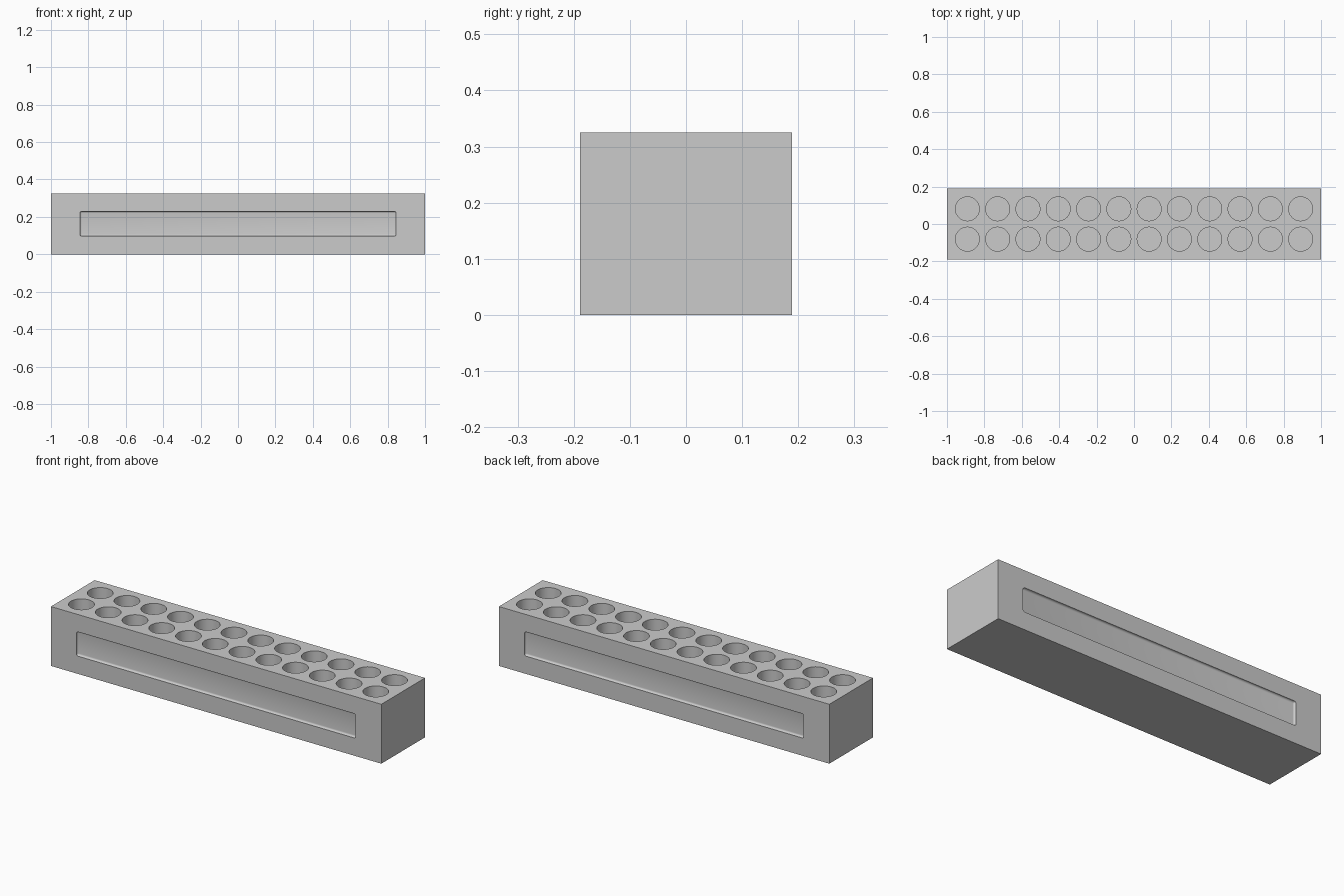
import bpy
import bmesh
import math
from mathutils import Matrix

LENGTH, DEPTH, HEIGHT = 2.0, 0.378, 0.325
COLUMNS, PITCH = 12, 0.162
HOLE_RADIUS, HOLE_DEPTH = 0.064, 0.27
PANEL_LENGTH, PANEL_BOTTOM, PANEL_TOP = 1.69, 0.097, 0.23
PANEL_DEPTH, PANEL_ROUND = 0.012, 0.01

default_cube = bpy.data.objects.get("Cube")
if default_cube:
    bpy.data.objects.remove(default_cube, do_unlink=True)


def box(bm, size, centre):
    matrix = Matrix.Translation(centre) @ Matrix.Diagonal((*size, 1))
    return bmesh.ops.create_cube(bm, size=1, matrix=matrix)["verts"]


def make_object(name, bm):
    mesh = bpy.data.meshes.new(name)
    bm.to_mesh(mesh)
    bm.free()
    obj = bpy.data.objects.new(name, mesh)
    bpy.context.collection.objects.link(obj)
    return obj


# Plain grey finish
grey = bpy.data.materials.new("light grey")
grey.use_nodes = True
grey.diffuse_color = (0.6, 0.6, 0.6, 1)
grey.node_tree.nodes["Principled BSDF"].inputs["Base Color"].default_value = grey.diffuse_color

# Solid block
bm = bmesh.new()
box(bm, (LENGTH, DEPTH, HEIGHT), (0, 0, HEIGHT / 2))
rack = make_object("rack_block", bm)
rack.data.materials.append(grey)

# Two rows of blind round holes
bm = bmesh.new()
cut_height = HOLE_DEPTH + 0.1
for column in range(COLUMNS):
    x = (column - (COLUMNS - 1) / 2) * PITCH
    for side in (-1, 1):
        centre = (x, side * PITCH / 2, HEIGHT - HOLE_DEPTH + cut_height / 2)
        bmesh.ops.create_cone(bm, cap_ends=True, segments=48, radius1=HOLE_RADIUS,
                              radius2=HOLE_RADIUS, depth=cut_height,
                              matrix=Matrix.Translation(centre))

# Shallow rounded label recesses on the front and back
for side in (-1, 1):
    thickness = 0.1
    y = side * (DEPTH / 2 - PANEL_DEPTH + thickness / 2)
    verts = box(bm, (PANEL_LENGTH, thickness, PANEL_TOP - PANEL_BOTTOM),
                (0, y, (PANEL_TOP + PANEL_BOTTOM) / 2))
    edges = list({e for v in verts for e in v.link_edges})
    bmesh.ops.bevel(bm, geom=edges, offset=PANEL_ROUND, offset_type='OFFSET',
                    segments=5, profile=0.5, affect='EDGES')
cutter = make_object("recess_cutter", bm)
cutter.data.materials.append(grey)
cutter.hide_render = True

# Cut the block, then discard the helper
cut = rack.modifiers.new("cut_recesses", 'BOOLEAN')
cut.operation = 'DIFFERENCE'
cut.solver = 'EXACT'
cut.object = cutter
bpy.ops.object.select_all(action='DESELECT')
rack.select_set(True)
bpy.context.view_layer.objects.active = rack
bpy.ops.object.modifier_apply(modifier=cut.name)
bpy.data.objects.remove(cutter, do_unlink=True)
bpy.ops.object.shade_smooth_by_angle(angle=math.radians(30))
